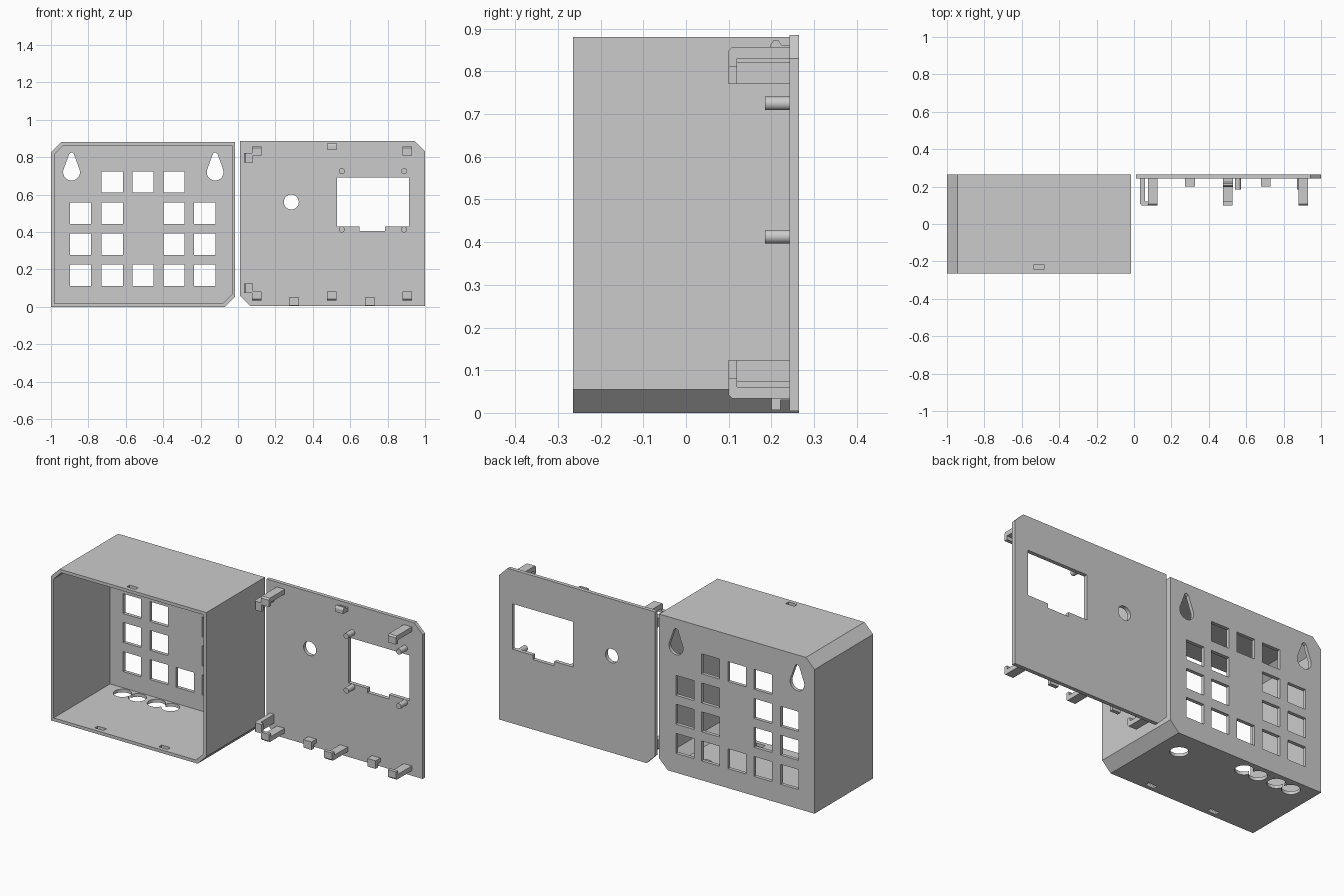
import bpy, bmesh, math

if "Cube" in bpy.data.objects:
    bpy.data.objects.remove(bpy.data.objects["Cube"])


def prism(name, pts, axis, a, b):
    """Extrude a 2D profile along an axis. X: (y,z)  Y: (x,z)  Z: (x,y)"""
    place = {'X': lambda p, t: (t, p[0], p[1]),
             'Y': lambda p, t: (p[0], t, p[1]),
             'Z': lambda p, t: (p[0], p[1], t)}[axis]
    bm = bmesh.new()
    lo = [bm.verts.new(place(p, a)) for p in pts]
    hi = [bm.verts.new(place(p, b)) for p in pts]
    bm.faces.new(lo)
    bm.faces.new(hi)
    n = len(pts)
    for i in range(n):
        j = (i + 1) % n
        bm.faces.new((lo[i], lo[j], hi[j], hi[i]))
    bmesh.ops.recalc_face_normals(bm, faces=bm.faces[:])
    me = bpy.data.meshes.new(name)
    bm.to_mesh(me)
    bm.free()
    ob = bpy.data.objects.new(name, me)
    bpy.context.collection.objects.link(ob)
    return ob


def rect(x0, x1, y0, y1):
    return [(x0, y0), (x1, y0), (x1, y1), (x0, y1)]


def circle(cx, cy, r, n=32):
    return [(cx + r * math.cos(2 * math.pi * i / n),
             cy + r * math.sin(2 * math.pi * i / n)) for i in range(n)]


def plate(x0, x1, z0, z1, c):
    """Rectangle with its bottom-right and top-left corners cut."""
    return [(x0, z0), (x1 - c, z0), (x1, z0 + c), (x1, z1), (x0 + c, z1), (x0, z1 - c)]


def cut(target, pts, axis, a, b):
    cutter = prism("cutter", pts, axis, a, b)
    cutter.hide_render = True
    mod = target.modifiers.new("cut", 'BOOLEAN')
    mod.operation = 'DIFFERENCE'
    mod.solver = 'EXACT'
    mod.object = cutter
    bpy.context.view_layer.objects.active = target
    bpy.ops.object.modifier_apply(modifier=mod.name)
    bpy.data.objects.remove(cutter)


def smooth(ob):
    bpy.ops.object.select_all(action='DESELECT')
    ob.select_set(True)
    bpy.context.view_layer.objects.active = ob
    bpy.ops.object.shade_smooth_by_angle(angle=math.radians(30))


# Open box: shell hollowed from the front
W = 0.018
box = prism("box", plate(-1, -0.015, 0, 0.88, 0.055), 'Y', -0.265, 0.265)
cut(box, plate(-1 + W, -0.015 - W, W, 0.88 - W, 0.048), 'Y', -0.4, 0.245)

# Vent windows in the back wall
cols = [-0.842, -0.673, -0.508, -0.342, -0.178]
rows = [(0.168, (0, 1, 2, 3, 4)), (0.335, (0, 1, 3, 4)),
        (0.5, (0, 1, 3, 4)), (0.667, (1, 2, 3))]
H = 0.057
for z, used in rows:
    for i in used:
        x = cols[i]
        cut(box, rect(x - H, x + H, z - H, z + H), 'Y', 0.2, 0.3)

# Keyhole hangers
for x in (-0.89, -0.122):
    arc = [(x + 0.045 * math.cos(math.radians(t)), 0.72 + 0.045 * math.sin(math.radians(t)))
           for t in range(-200, 21, 10)]
    cut(box, arc + [(x + 0.012, 0.818), (x, 0.826), (x - 0.012, 0.818)], 'Y', 0.2, 0.3)

# Cable holes in the floor
for x, y in ((-0.195, 0.12), (-0.56, 0.19), (-0.65, 0.19), (-0.77, 0.19), (-0.865, 0.19)):
    cut(box, circle(x, y, 0.048), 'Z', -0.1, 0.1)

# Latch slots: one in the top, two in the floor
cut(box, rect(-0.535, -0.48, -0.242, -0.216), 'Z', 0.8, 1)
for x in (-0.71, -0.305):
    cut(box, rect(x - 0.028, x + 0.028, -0.242, -0.216), 'Z', -0.1, 0.1)
smooth(box)

# Lid: corners cut opposite to the box
F = 0.243
lid = prism("lid", [(0.065, 0.005), (1, 0.005), (1, 0.83), (0.945, 0.885),
                    (0.01, 0.885), (0.01, 0.06)], 'Y', F, 0.265)
cut(lid, [(0.53, 0.43), (0.65, 0.43), (0.65, 0.405), (0.785, 0.405), (0.785, 0.43),
          (0.915, 0.43), (0.915, 0.69), (0.53, 0.69)], 'Y', 0.2, 0.3)
cut(lid, circle(0.285, 0.56, 0.04), 'Y', 0.2, 0.3)
smooth(lid)

# Screen pegs
for x in (0.555, 0.888):
    for z in (0.413, 0.725):
        smooth(prism("screen_peg", circle(x, z, 0.016, 24), 'Y', 0.185, F + 0.001))


def hook(base, s):
    """Guide arm: outer face at base, lip turned inward in direction s. (depth, offset)"""
    return [(F + 0.001, base), (0.108, base), (0.1, base + s * 0.008), (0.1, base + s * 0.047),
            (0.12, base + s * 0.047), (0.12, base + s * 0.027), (F + 0.001, base + s * 0.027)]


# Guide arms on the top and bottom edges
for x, z, s in ((0.075, 0.857, -1), (0.88, 0.857, -1),
                (0.075, 0.034, 1), (0.475, 0.034, 1), (0.88, 0.034, 1)):
    prism("guide_arm", hook(z, s), 'X', x, x + 0.051)

# Guide arms on the left edge
for z in (0.77, 0.073):
    prism("side_guide_arm", [(o, y) for y, o in hook(0.032, 1)], 'Z', z, z + 0.051)

# Snap latches
for x in (0.274, 0.679):
    prism("bottom_latch", [(F + 0.001, 0.03), (0.221, 0.03), (0.221, 0.007), (0.2, 0.007),
                           (0.2, 0.053), (F + 0.001, 0.053)], 'X', x, x + 0.052)
prism("top_latch", [(F + 0.001, 0.862), (0.224, 0.862), (0.216, 0.874), (0.206, 0.874),
                    (0.198, 0.862), (0.198, 0.84), (F + 0.001, 0.84)], 'X', 0.475, 0.528)
